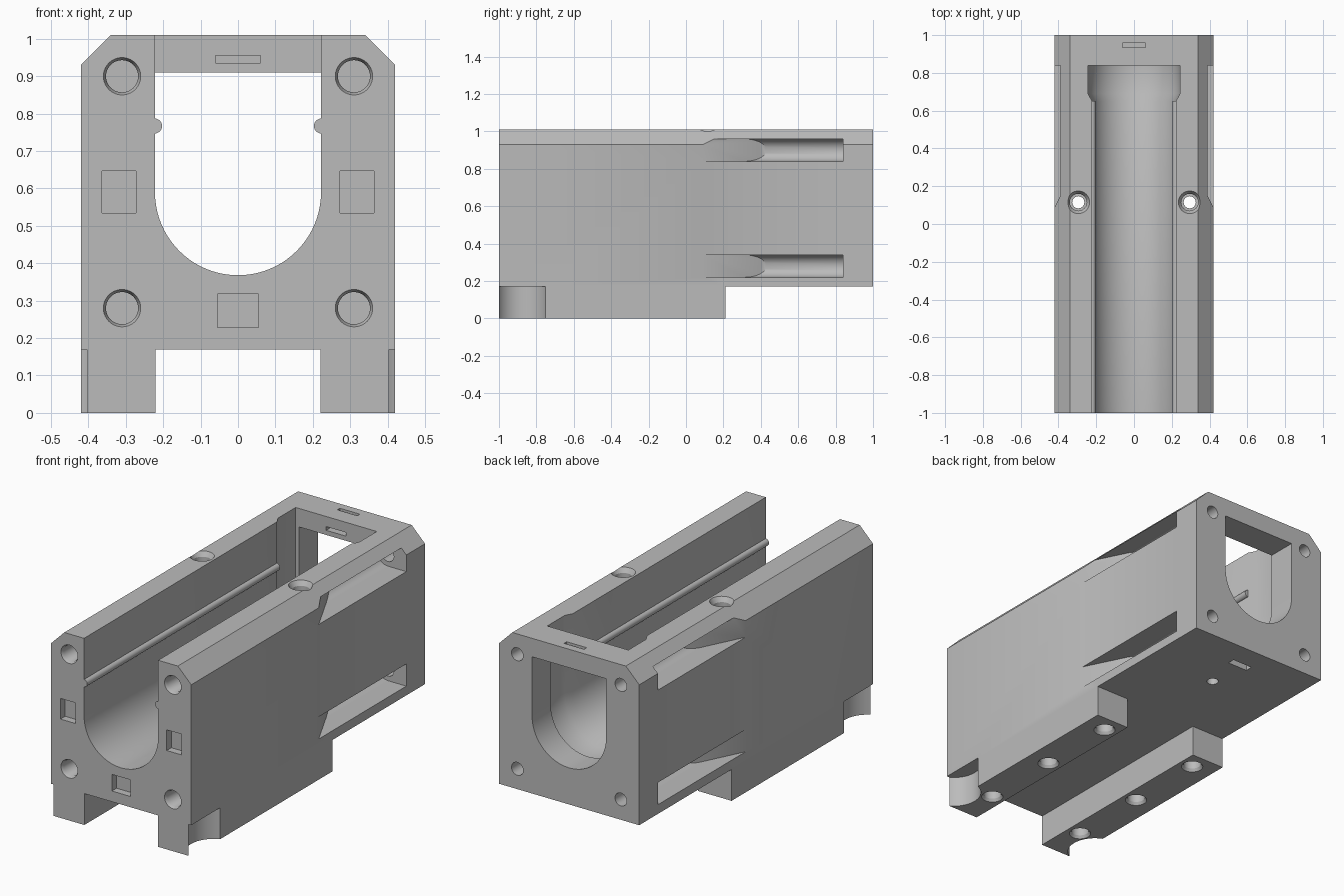
import bpy, bmesh
from math import sin, cos, pi

cube = bpy.data.objects.get("Cube")
if cube:
    bpy.data.objects.remove(cube, do_unlink=True)

grey = bpy.data.materials.new("plain grey")
grey.use_nodes = True
grey.diffuse_color = (0.5, 0.5, 0.5, 1)
grey.node_tree.nodes["Principled BSDF"].inputs["Base Color"].default_value = (0.5, 0.5, 0.5, 1)


def loft(name, rings):
    """Closed solid through rings of equal point count."""
    bm = bmesh.new()
    rows = [[bm.verts.new(p) for p in ring] for ring in rings]
    n = len(rows[0])
    for a, b in zip(rows, rows[1:]):
        for i in range(n):
            j = (i + 1) % n
            bm.faces.new((a[i], a[j], b[j], b[i]))
    bm.faces.new(rows[0])
    bm.faces.new(rows[-1][::-1])
    bmesh.ops.recalc_face_normals(bm, faces=bm.faces)
    mesh = bpy.data.meshes.new(name)
    bm.to_mesh(mesh)
    bm.free()
    mesh.materials.append(grey)
    obj = bpy.data.objects.new(name, mesh)
    bpy.context.collection.objects.link(obj)
    return obj


def at_y(profile, y):
    return [(x, y, z) for x, z in profile]


def circle(cx, cy, r, n=40):
    return [(cx + r * cos(2 * pi * i / n), cy + r * sin(2 * pi * i / n)) for i in range(n)]


def u_shape(r, top, cz=0.59, n=40):
    arc = [(-r * cos(pi * i / n), cz - r * sin(pi * i / n)) for i in range(n + 1)]
    return arc + [(r, top), (-r, top)]


def cut(cutter):
    cutter.hide_render = True
    mod = body.modifiers.new("cut", 'BOOLEAN')
    mod.operation, mod.solver, mod.object = 'DIFFERENCE', 'EXACT', cutter
    bpy.context.view_layer.objects.active = body
    bpy.ops.object.modifier_apply(modifier=mod.name)
    bpy.data.objects.remove(cutter, do_unlink=True)


def cut_box(x0, x1, y0, y1, z0, z1):
    p = [(x0, z0), (x1, z0), (x1, z1), (x0, z1)]
    cut(loft("cutter", [at_y(p, y0), at_y(p, y1)]))


def bore_y(x, z, steps):
    cut(loft("cutter", [at_y(circle(x, z, r), y) for r, y in steps]))


def bore_z(x, y, steps):
    cut(loft("cutter", [[(a, b, z) for a, b in circle(x, y, r)] for r, z in steps]))


# Body block with chamfered top edges and two long feet
half = [(0.22, 0.17), (0.22, 0), (0.42, 0), (0.42, 0.93), (0.34, 1.01)]
outline = half + [(-x, z) for x, z in reversed(half)]
body = loft("body", [at_y(outline, -1), at_y(outline, 1)])
cut_box(-0.5, 0.5, 0.21, 1.1, -0.1, 0.17)

# Open round-bottomed channel that widens before the end wall
cut(loft("cutter", [at_y(u_shape(r, 1.2), y) for r, y in
                    [(0.222, -1.1), (0.222, 0.65), (0.243, 0.69), (0.243, 0.84)]]))
# Window through the end wall
cut(loft("cutter", [at_y(u_shape(0.222, 0.91), y) for y in (0.8, 1.1)]))

for s in (1, -1):
    for z in (0.9, 0.28):
        # Front insert holes and rear screw holes
        bore_y(s * 0.31, z, [(0.05, -1.1), (0.05, -1), (0.043, -0.985), (0.043, -0.8)])
        bore_y(s * 0.31, z, [(0.035, 0.8), (0.035, 1.1)])
        # Side access slot with a ramped front end
        slot = [(0.31 - 0.06 * sin(pi * i / 24), z + 0.06 * cos(pi * i / 24)) for i in range(25)]
        slot += [(0.5, z - 0.06), (0.5, z + 0.06)]
        ramp = [(s * x, 0.09 + (0.42 - x) * 2, h) for x, h in slot]
        cut(loft("cutter", [ramp, [(s * x, 0.84, h) for x, h in slot]]))
    # Square front pockets
    cut_box(s * 0.318 - 0.045, s * 0.318 + 0.045, -1.1, -0.96, 0.535, 0.647)
    # Vertical screw hole with bevelled mouth
    bore_z(s * 0.295, 0.115, [(0.06, 1.1), (0.06, 1.01), (0.045, 0.985), (0.045, 0.9),
                              (0.032, 0.9), (0.032, -0.1)])
    # Insert holes under the feet
    for y in (0.115, -0.335, -0.785):
        bore_z(s * 0.295, y, [(0.055, -0.1), (0.055, 0), (0.045, 0.015), (0.045, 0.15)])
    # Scooped front corner of each foot
    bore_z(s * 0.475, -0.88, [(0.14, -0.1), (0.14, 0.17)])

# Lower front pocket
cut_box(-0.055, 0.055, -1.1, -0.96, 0.228, 0.318)
# Strap slot bent through the bridge
cut_box(-0.06, 0.06, 0.935, 0.957, 0.935, 1.1)
cut_box(-0.06, 0.06, 0.8, 0.957, 0.935, 0.955)
# Underside slot and small hole
cut_box(-0.06, 0.06, 0.83, 0.87, 0.1, 0.26)
bore_z(0, 0.63, [(0.03, 0.1), (0.03, 0.27)])

# Guide ribs along the channel walls
parts = [body]
for s, side in ((1, "left"), (-1, "right")):
    ring = circle(s * 0.223, 0.767, 0.02, 24)
    parts.append(loft(side + "_guide_rib", [at_y(ring, -1), at_y(ring, 0.65)]))

bpy.ops.object.select_all(action='DESELECT')
for obj in parts:
    obj.select_set(True)
bpy.context.view_layer.objects.active = body
bpy.ops.object.shade_smooth_by_angle(angle=pi / 6)
